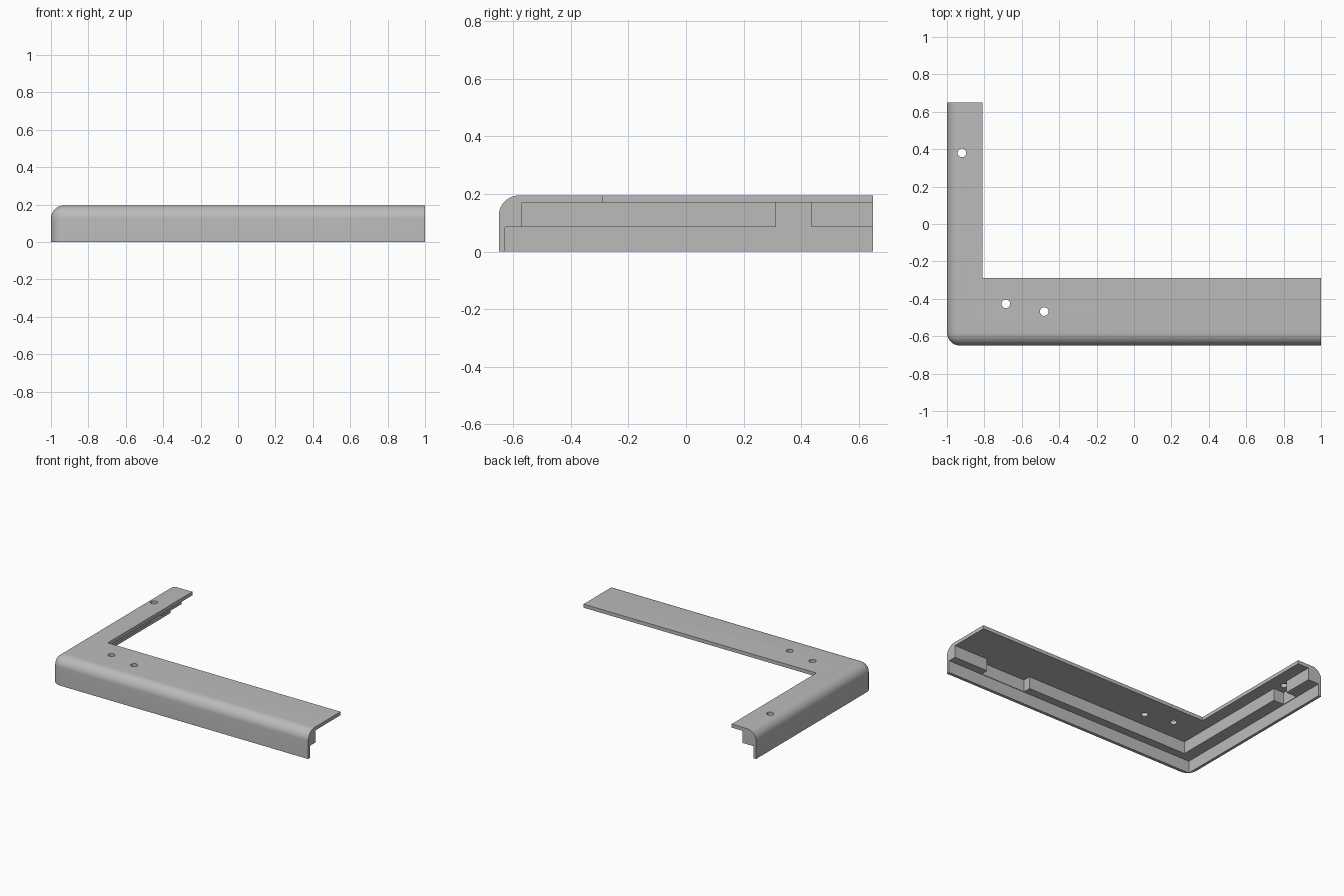
import bpy, bmesh
from mathutils import Matrix, Vector

cube = bpy.data.objects.get("Cube")
if cube:
    bpy.data.objects.remove(cube, do_unlink=True)

LEFT, FRONT, END_X, END_Y = -1.0, -0.65, 1.0, 0.65
INNER_X, INNER_Y = -0.81, -0.29
HEIGHT, PLATE_Z, LEDGE_Z = 0.195, 0.17, 0.085
FILLET = 0.07

grey = bpy.data.materials.new("light grey")
grey.use_nodes = True
colour = (0.5, 0.5, 0.5, 1)
grey.diffuse_color = colour
grey.node_tree.nodes["Principled BSDF"].inputs["Base Color"].default_value = colour


def add_object(name, bm):
    mesh = bpy.data.meshes.new(name)
    bmesh.ops.recalc_face_normals(bm, faces=bm.faces)
    bm.to_mesh(mesh)
    bm.free()
    obj = bpy.data.objects.new(name, mesh)
    mesh.materials.append(grey)
    bpy.context.collection.objects.link(obj)
    return obj


def box(name, low, high):
    low, high = Vector(low), Vector(high)
    bm = bmesh.new()
    bmesh.ops.create_cube(bm, size=1, matrix=Matrix.Translation((low + high) / 2)
                          @ Matrix.Diagonal((high - low).to_4d()))
    return add_object(name, bm)


def cylinder(name, x, y, radius):
    bm = bmesh.new()
    bmesh.ops.create_cone(bm, cap_ends=True, segments=32, radius1=radius, radius2=radius,
                          depth=0.2, matrix=Matrix.Translation((x, y, HEIGHT)))
    return add_object(name, bm)


# L-shaped body with rounded outer edges
outline = [(LEFT, FRONT), (END_X, FRONT), (END_X, INNER_Y),
           (INNER_X, INNER_Y), (INNER_X, END_Y), (LEFT, END_Y)]
bm = bmesh.new()
base = bm.faces.new([bm.verts.new((x, y, 0)) for x, y in outline])
extruded = bmesh.ops.extrude_face_region(bm, geom=[base])["geom"]
bmesh.ops.translate(bm, vec=(0, 0, HEIGHT),
                    verts=[v for v in extruded if isinstance(v, bmesh.types.BMVert)])
bmesh.ops.recalc_face_normals(bm, faces=bm.faces)
corner = next(v for v in bm.verts
              if (v.co - Vector((LEFT, FRONT, HEIGHT))).length < 0.001)
bmesh.ops.bevel(bm, geom=list(corner.link_edges), offset=FILLET, offset_type='OFFSET',
                segments=10, profile=0.5, affect='EDGES')
body = add_object("corner_frame", bm)

# Hollow underside, ledge notches and screw holes
cutters = [
    box("lower_cavity", (-0.98, -0.628, -0.1), (1.2, 0.85, LEDGE_Z)),
    box("upper_cavity", (-0.895, -0.57, -0.1), (1.2, 0.85, PLATE_Z)),
    box("front_notch", (0.385, -0.624, 0.04), (0.734, -0.5, PLATE_Z)),
    box("side_notch", (-0.976, 0.31, 0.04), (-0.85, 0.435, PLATE_Z)),
]
for x, y in [(-0.92, 0.38), (-0.685, -0.427), (-0.48, -0.468)]:
    cutters.append(cylinder("screw_hole", x, y, 0.023))

bpy.context.view_layer.objects.active = body
for cutter in cutters:
    cut = body.modifiers.new("cut", 'BOOLEAN')
    cut.operation, cut.solver, cut.object = 'DIFFERENCE', 'EXACT', cutter
    bpy.ops.object.modifier_apply(modifier=cut.name)
    bpy.data.objects.remove(cutter, do_unlink=True)

# Smooth fillets, crisp edges
for obj in bpy.context.selected_objects:
    obj.select_set(False)
body.select_set(True)
bpy.ops.object.shade_smooth_by_angle(angle=0.6)
